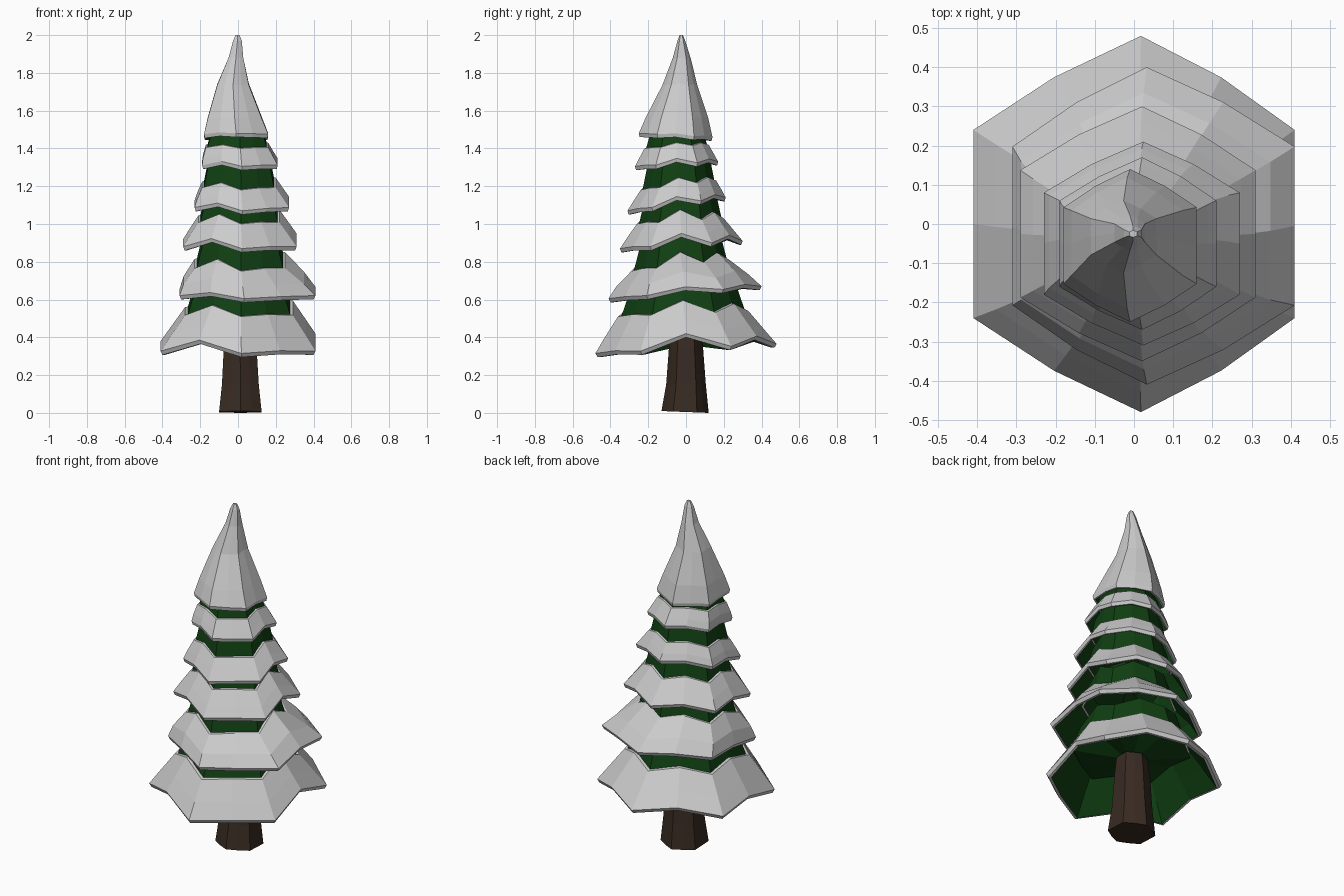
import bpy, bmesh, math
from mathutils import Vector

if "Cube" in bpy.data.objects:
    bpy.data.objects.remove(bpy.data.objects["Cube"])


def material(name, color):
    m = bpy.data.materials.new(name)
    m.diffuse_color = (*color, 1)
    m.use_nodes = True
    m.node_tree.nodes["Principled BSDF"].inputs["Base Color"].default_value = m.diffuse_color
    return m


GREEN = material("needles", (0.005, 0.050, 0.006))
BROWN = material("bark", (0.040, 0.024, 0.016))
LIFT = (0.5, 0.5, 0.8, 0.1, 1.0, 0.6)  # uneven sag of the six rim edges


def ring(bounds, z_front, z_back, lift=0.0, skew=0.0):
    """12-point hexagon filling the x/y bounds; edge midpoints are lifted."""
    x0, x1, y0, y1 = bounds
    cx, cy, rx, ry = (x0 + x1) / 2, (y0 + y1) / 2, (x1 - x0) / 2, (y1 - y0) / 2
    c = []
    for k in range(6):
        a = math.radians(90 + 60 * k)
        s = math.sin(a)
        dx = (skew - cx) * 0.7 if k in (0, 3) and skew else 0
        c.append(Vector((cx + dx + rx * math.cos(a) / math.cos(math.pi / 6), cy + ry * s,
                         z_front + (z_back - z_front) * (s + 1) / 2)))
    mid = Vector((cx, cy, 0))
    pts = []
    for k in range(6):
        m = (c[k] + c[(k + 1) % 6]) / 2
        out = mid + (m - mid) * (1.0 if k in (1, 4) else 1.04)
        pts += [c[k], Vector((out.x, out.y, m.z + lift * LIFT[k]))]
    return pts


def scaled(pts, f, dz=0.0):
    mid = sum(pts, Vector()) / len(pts)
    return [Vector((mid.x + (p.x - mid.x) * f, mid.y + (p.y - mid.y) * f, p.z + dz)) for p in pts]


def between(a, b, t, bulge):
    return scaled([p.lerp(q, t) for p, q in zip(a, b)], bulge)


def loft(name, rings, mat=None, cap_top=False, cap_bottom=False):
    bm = bmesh.new()
    vs = [[bm.verts.new(p) for p in r] for r in rings]
    n = len(vs[0])
    for a, b in zip(vs, vs[1:]):
        for i in range(n):
            j = (i + 1) % n
            bm.faces.new((a[i], a[j], b[j], b[i]))
    if cap_top:
        bm.faces.new(vs[-1])
    if cap_bottom:
        bm.faces.new(vs[0][::-1])
    me = bpy.data.meshes.new(name)
    bm.to_mesh(me)
    bm.free()
    if mat:
        me.materials.append(mat)
    ob = bpy.data.objects.new(name, me)
    bpy.context.collection.objects.link(ob)
    return ob


# Trunk, flared at the foot
loft("trunk", [
    ring((-0.10, 0.125, -0.13, 0.12), 0.01, 0.0),
    ring((-0.085, 0.11, -0.105, 0.105), 0.15, 0.15),
    ring((-0.075, 0.098, -0.09, 0.09), 0.35, 0.35),
    ring((-0.065, 0.088, -0.08, 0.08), 0.46, 0.46),
], BROWN, cap_top=True, cap_bottom=True)

# Tiers: rim bounds, rim z front/back, rim lift, top bounds, top z front/back, top lift, bulge
TIERS = [
    ((-0.41, 0.41, -0.48, 0.48), 0.295, 0.335, 0.08, (-0.28, 0.29, -0.36, 0.33), 0.51, 0.54, 0.07, 1.02),
    ((-0.31, 0.41, -0.41, 0.40), 0.585, 0.64, 0.03, (-0.23, 0.25, -0.29, 0.23), 0.75, 0.81, 0.07, 1.06),
    ((-0.29, 0.31, -0.35, 0.30), 0.85, 0.88, 0.06, (-0.21, 0.22, -0.26, 0.20), 1.00, 1.03, 0.06, 1.03),
    ((-0.23, 0.27, -0.31, 0.21), 1.05, 1.11, 0.04, (-0.19, 0.20, -0.24, 0.16), 1.18, 1.23, 0.04, 1.03),
    ((-0.19, 0.21, -0.27, 0.17), 1.285, 1.30, 0.03, (-0.17, 0.16, -0.22, 0.12), 1.40, 1.42, 0.02, 1.03),
]
for k, (b, zf, zb, lift, tb, tf, tbk, tlift, bulge) in enumerate(TIERS, 1):
    rim, top = ring(b, zf, zb + 0.01, lift, 0.025), ring(tb, tf, tbk, tlift, 0.02)
    middle = between(rim, top, 0.5, bulge)
    lip = scaled(rim, 0.94)
    # Snow band with a bevelled, thick lip, resting on the needles
    loft(f"snow_band_{k}", [lip, scaled(rim, 0.975), scaled(rim, 1.0, 0.02), middle, top,
                            scaled(top, 0.90, 0.005)])
    # Needle skirt lining the snow and rising into the next tier
    rise = 0.12 if k < 5 else 0.07
    loft(f"needle_skirt_{k}", [lip, scaled(middle, 0.93), scaled(top, 0.95),
                               scaled(top, 0.83, rise), scaled(top, 0.40, rise + 0.03)],
         GREEN, cap_top=True)

# Closed ceiling under the lowest tier
b = TIERS[0][4]
loft("needle_ceiling", [scaled(ring(b, 0.49, 0.51, 0.05), 0.95), scaled(ring(b, 0.47, 0.47), 0.25)],
     GREEN, cap_top=True)

# Pointed snow cap over the crown
rim = ring((-0.18, 0.16, -0.25, 0.14), 1.46, 1.44, 0.01)
cap = [scaled(rim, 0.975),
       scaled(rim, 1.0, 0.02),
       ring((-0.16, 0.125, -0.215, 0.118), 1.56, 1.56, 0.01),
       ring((-0.11, 0.057, -0.125, 0.06), 1.735, 1.735, 0.01),
       ring((-0.05, 0.028, -0.07, 0.024), 1.88, 1.88),
       ring((-0.026, 0.020, -0.045, -0.004), 1.97, 1.97),
       ring((-0.012, 0.008, -0.034, -0.016), 2.0, 2.0)]
lip = scaled(rim, 0.92)
loft("snow_cap", [lip] + cap, cap_top=True)
loft("crown_needles", [lip, scaled(cap[2], 0.88), scaled(cap[3], 0.5)], GREEN, cap_top=True)
